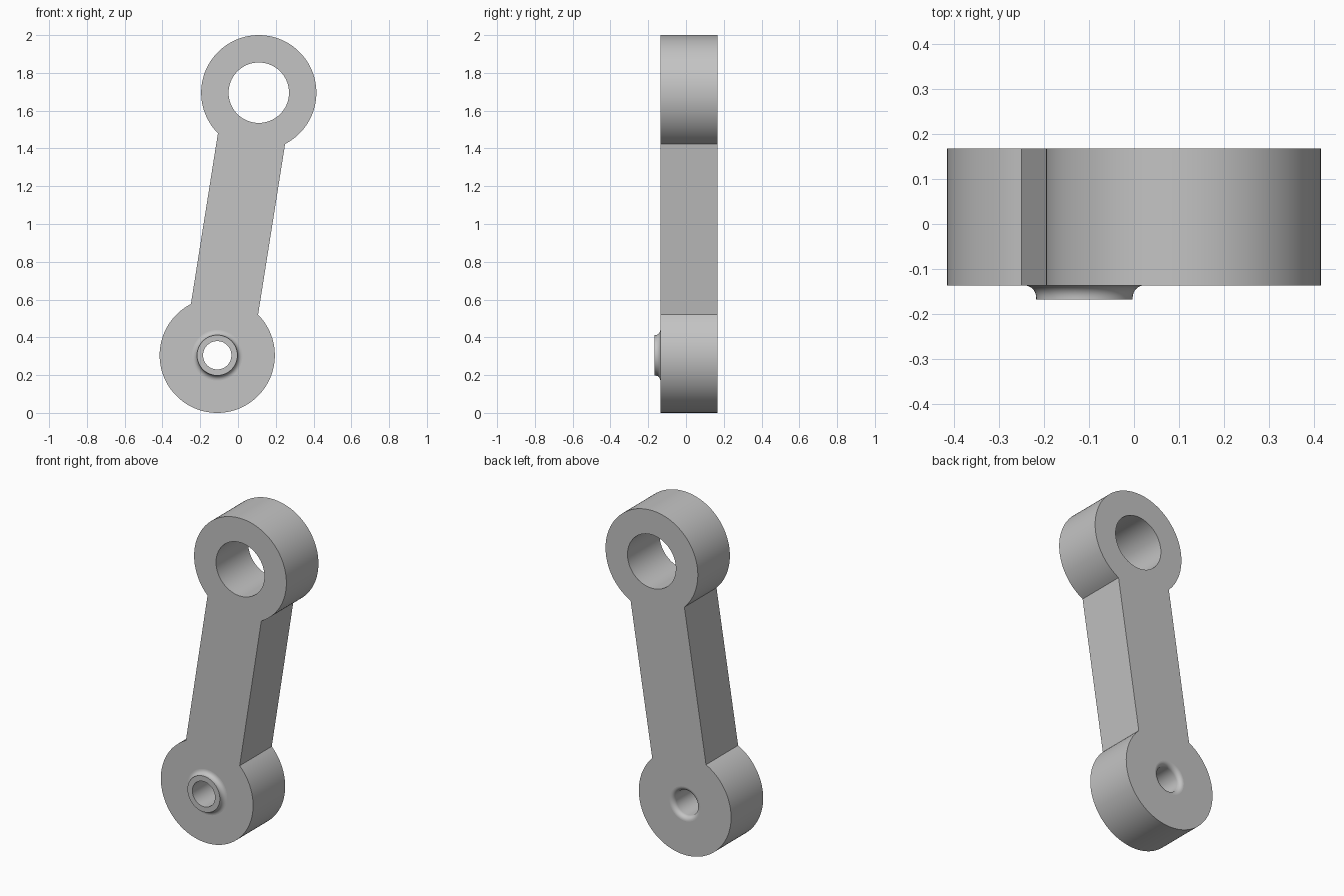
import bpy, bmesh, math
from mathutils import Vector

if "Cube" in bpy.data.objects:
    bpy.data.objects.remove(bpy.data.objects["Cube"])

# Main dimensions
LOW, HIGH = Vector((-0.11, 0.305)), Vector((0.11, 1.695))   # eye centres in x, z
R, HALF_ARM = 0.305, 0.18
FRONT, BACK, BOSS = -0.136, 0.167, -0.167
N = 96

bm = bmesh.new()


def arc(centre, radius, start, end, n):
    return [centre + radius * Vector((math.cos(start + (end - start) * i / n),
                                      math.sin(start + (end - start) * i / n)))
            for i in range(n + 1)]


def loop(points, y):
    return [bm.verts.new((p.x, y, p.y)) for p in points]


def ring(centre, radius, y):
    return loop(arc(centre, radius, 0, 2 * math.pi, N)[:-1], y)


def bridge(a, b):
    for i in range(len(a)):
        j = (i + 1) % len(a)
        bm.faces.new((a[i], a[j], b[j], b[i])).smooth = True


def cap(loops, normal):
    edges = []
    for l in loops:
        for i in range(len(l)):
            e = bm.edges.get((l[i - 1], l[i]))
            edges.append(e or bm.edges.new((l[i - 1], l[i])))
    bmesh.ops.triangle_fill(bm, edges=edges, use_beauty=True, normal=normal)


# Outline: two round ends joined by a straight arm
axis = HIGH - LOW
a = math.atan2(axis.y, axis.x)
g = math.asin(HALF_ARM / R)
outline = (arc(LOW, R, a + g, a + 2 * math.pi - g, 84)
           + arc(HIGH, R, a - math.pi + g, a + math.pi - g, 84))
out_f, out_b = loop(outline, FRONT), loop(outline, BACK)
bridge(out_f, out_b)

# Large bore in the upper eye
bore_f, bore_b = ring(HIGH, 0.16, FRONT), ring(HIGH, 0.16, BACK)
bridge(bore_f, bore_b)

# Lower eye: filleted boss, small bore and rounded rear edge
F, S = 0.027, 8
profile = []
for i in range(S + 1):
    t = math.pi / 2 * i / S
    profile.append((0.107 + F * (1 - math.sin(t)), FRONT - F * (1 - math.cos(t))))
profile += [(0.107, BOSS), (0.075, BOSS)]
for i in range(S + 1):
    t = math.pi / 2 * i / S
    profile.append((0.075 + F * (1 - math.cos(t)), BACK - F + F * math.sin(t)))
rings = [ring(LOW, r, y) for r, y in profile]
for p, q in zip(rings, rings[1:]):
    bridge(p, q)

# Flat front and back faces
cap([out_f, bore_f, rings[0]], (0, -1, 0))
cap([out_b, bore_b, rings[-1]], (0, 1, 0))
bmesh.ops.recalc_face_normals(bm, faces=bm.faces[:])
for e in bm.edges:
    e.smooth = e.calc_face_angle(0) < math.radians(30)

mesh = bpy.data.meshes.new("link_arm")
bm.to_mesh(mesh)
bm.free()
obj = bpy.data.objects.new("link_arm", mesh)
bpy.context.collection.objects.link(obj)
grey = bpy.data.materials.new("plain grey")
grey.diffuse_color = (0.55, 0.55, 0.55, 1)
grey.use_nodes = True
grey.node_tree.nodes["Principled BSDF"].inputs["Base Color"].default_value = grey.diffuse_color
mesh.materials.append(grey)
